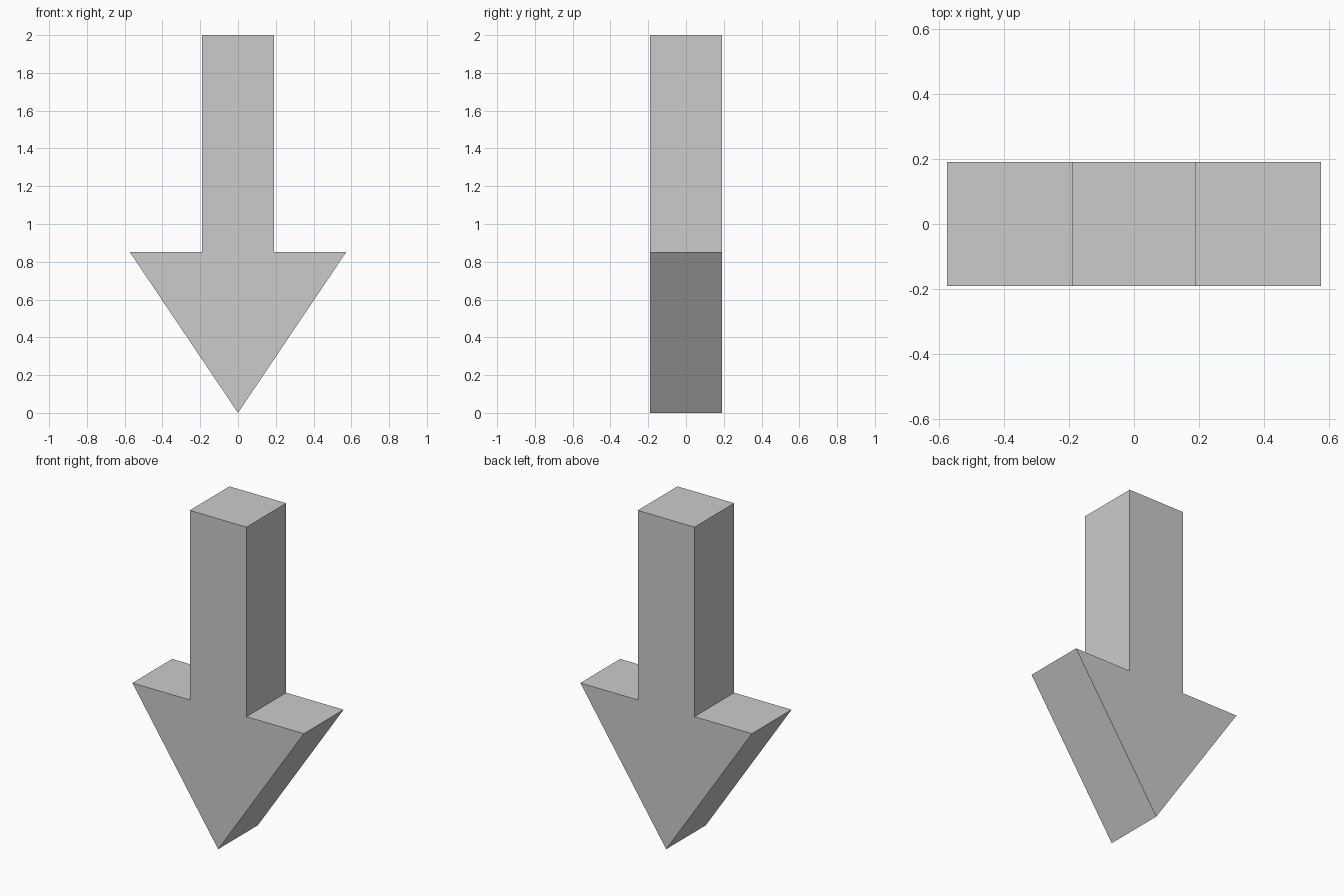
import bpy
import bmesh

if "Cube" in bpy.data.objects:
    bpy.data.objects.remove(bpy.data.objects["Cube"])

SHAFT = 0.19      # half width of the shaft
HEAD = 0.574      # half width of the head
SHOULDER = 0.853  # height where the head meets the shaft
TOP = 2.0
DEPTH = 0.19      # half thickness

# Right half of the outline from tip to top, mirrored for the left half
right = [(HEAD, SHOULDER), (SHAFT, SHOULDER), (SHAFT, TOP)]
outline = [(0, 0)] + right + [(-x, z) for x, z in reversed(right)]

# Arrow: outline extruded from front to back
bm = bmesh.new()
front = bm.faces.new([bm.verts.new((x, -DEPTH, z)) for x, z in outline])
extruded = bmesh.ops.extrude_face_region(bm, geom=[front], use_keep_orig=True)
back = [v for v in extruded["geom"] if isinstance(v, bmesh.types.BMVert)]
bmesh.ops.translate(bm, verts=back, vec=(0, 2 * DEPTH, 0))
bmesh.ops.recalc_face_normals(bm, faces=bm.faces)

mesh = bpy.data.meshes.new("down_arrow")
bm.to_mesh(mesh)
bm.free()
bpy.context.collection.objects.link(bpy.data.objects.new("down_arrow", mesh))
